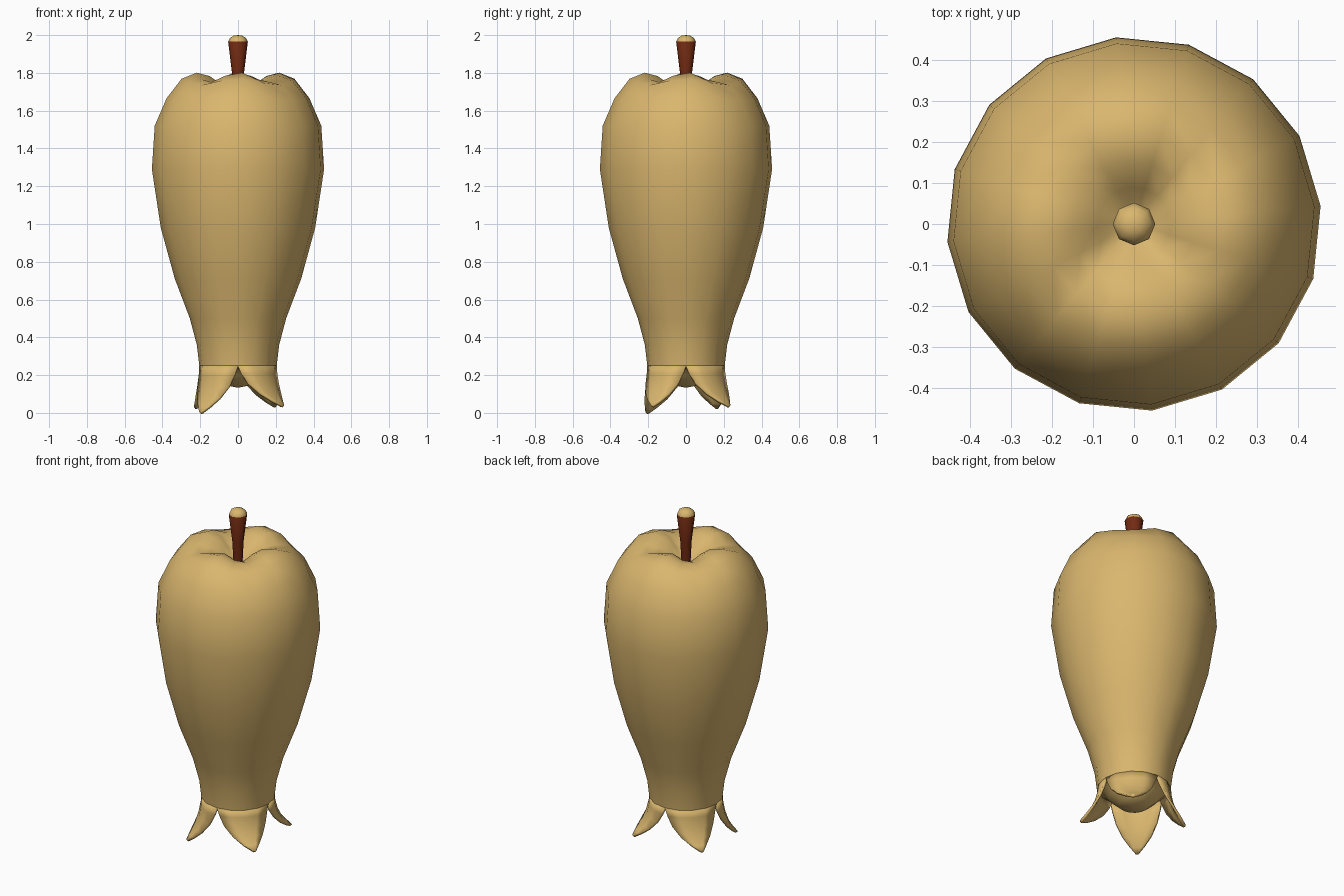
import bpy, bmesh, math

if "Cube" in bpy.data.objects:
    bpy.data.objects.remove(bpy.data.objects["Cube"])

def material(name, rgb):
    m = bpy.data.materials.new(name)
    m.diffuse_color = (*rgb, 1)
    m.use_nodes = True
    m.node_tree.nodes["Principled BSDF"].inputs["Base Color"].default_value = m.diffuse_color
    return m

tan = material("tan flesh", (0.70, 0.47, 0.156))
brown = material("red brown bark", (0.17, 0.024, 0.006))

def finish(name, bm, mats, angle=60, recalc=True):
    if recalc:
        bmesh.ops.recalc_face_normals(bm, faces=bm.faces)
    me = bpy.data.meshes.new(name)
    bm.to_mesh(me)
    bm.free()
    ob = bpy.data.objects.new(name, me)
    bpy.context.collection.objects.link(ob)
    for m in mats:
        me.materials.append(m)
    bpy.ops.object.select_all(action='DESELECT')
    ob.select_set(True)
    bpy.context.view_layer.objects.active = ob
    bpy.ops.object.shade_smooth_by_angle(angle=math.radians(angle))
    return ob

def lathe(bm, rings, n, offset=lambda z: 0.0):
    """rings: (radius, z, lobe height); zero-radius ends become poles."""
    rows = []
    for r, z, lobe in rings:
        if r == 0:
            rows.append([bm.verts.new((0, 0, z))] * n)
            continue
        row = []
        for i in range(n):
            a = 2 * math.pi * i / n + offset(z)
            row.append(bm.verts.new((r * math.cos(a), r * math.sin(a),
                                     z + lobe * math.cos(4 * a))))
        rows.append(row)
    for p, q in zip(rows, rows[1:]):
        for i in range(n):
            j = (i + 1) % n
            quad = list(dict.fromkeys((p[i], p[j], q[j], q[i])))
            bm.faces.new(quad)

# Body: lobed dimple on top, tapering down to a rounded end inside the petals
bm = bmesh.new()
lathe(bm, [(0, 1.665, 0), (0.04, 1.68, 0), (0.09, 1.725, 0.015),
           (0.15, 1.76, 0.025), (0.22, 1.776, 0.027), (0.30, 1.752, 0.018),
           (0.38, 1.66, 0.006), (0.443, 1.52, 0), (0.458, 1.29, 0),
           (0.41, 0.98, 0), (0.335, 0.71, 0), (0.255, 0.50, 0),
           (0.218, 0.36, 0), (0.205, 0.25, 0), (0.185, 0.25, 0),
           (0.14, 0.20, 0), (0.085, 0.15, 0), (0, 0.133, 0)],
      16, lambda z: math.radians(5.5) * min(1, max(0, (z - 0.25) / 0.9)))
finish("fruit_body", bm, [tan])

# Four pointed petals curling outward below the body
bm = bmesh.new()
tips = [(0.20, 0.23, 0.04), (-0.23, 0.17, 0.03),
        (-0.20, -0.21, 0.004), (0.24, -0.18, 0.04)]
# share of the way down, radius share, half width in degrees
steps = [(0, 0, 45), (0.2, 0.04, 40), (0.45, 0.17, 32),
         (0.7, 0.42, 20), (0.88, 0.72, 9), (1, 1, 1.5)]
for k, (tx, ty, tz) in enumerate(tips):
    mid = math.radians(45 + 90 * k)
    swirl = (math.atan2(ty, tx) - mid + math.pi) % (2 * math.pi) - math.pi
    rows = []
    for t, s, half in steps:
        r = 0.205 + (math.hypot(tx, ty) - 0.205) * s
        row = []
        for c in range(5):
            u = c / 2 - 1
            a = mid + swirl * t * t + math.radians(half) * u
            row.append(bm.verts.new((r * math.cos(a), r * math.sin(a),
                                     0.25 + (tz - 0.25) * t)))
        rows.append(row)
    for p, q in zip(rows, rows[1:]):
        for c in range(4):
            bm.faces.new((p[c], q[c], q[c + 1], p[c + 1]))
petals = finish("calyx_petals", bm, [tan], recalc=False)
thick = petals.modifiers.new("thickness", 'SOLIDIFY')
thick.thickness = 0.014
thick.offset = -1

# Eight-sided stem with a pale cut end
bm = bmesh.new()
lathe(bm, [(0, 1.64, 0), (0.024, 1.64, 0), (0.032, 1.80, 0), (0.052, 1.965, 0),
           (0.042, 1.985, 0), (0.022, 1.997, 0), (0, 2.0, 0)], 8)
for f in bm.faces:
    if f.calc_center_median().z > 1.97:
        f.material_index = 1
finish("stem", bm, [brown, tan], 50)
